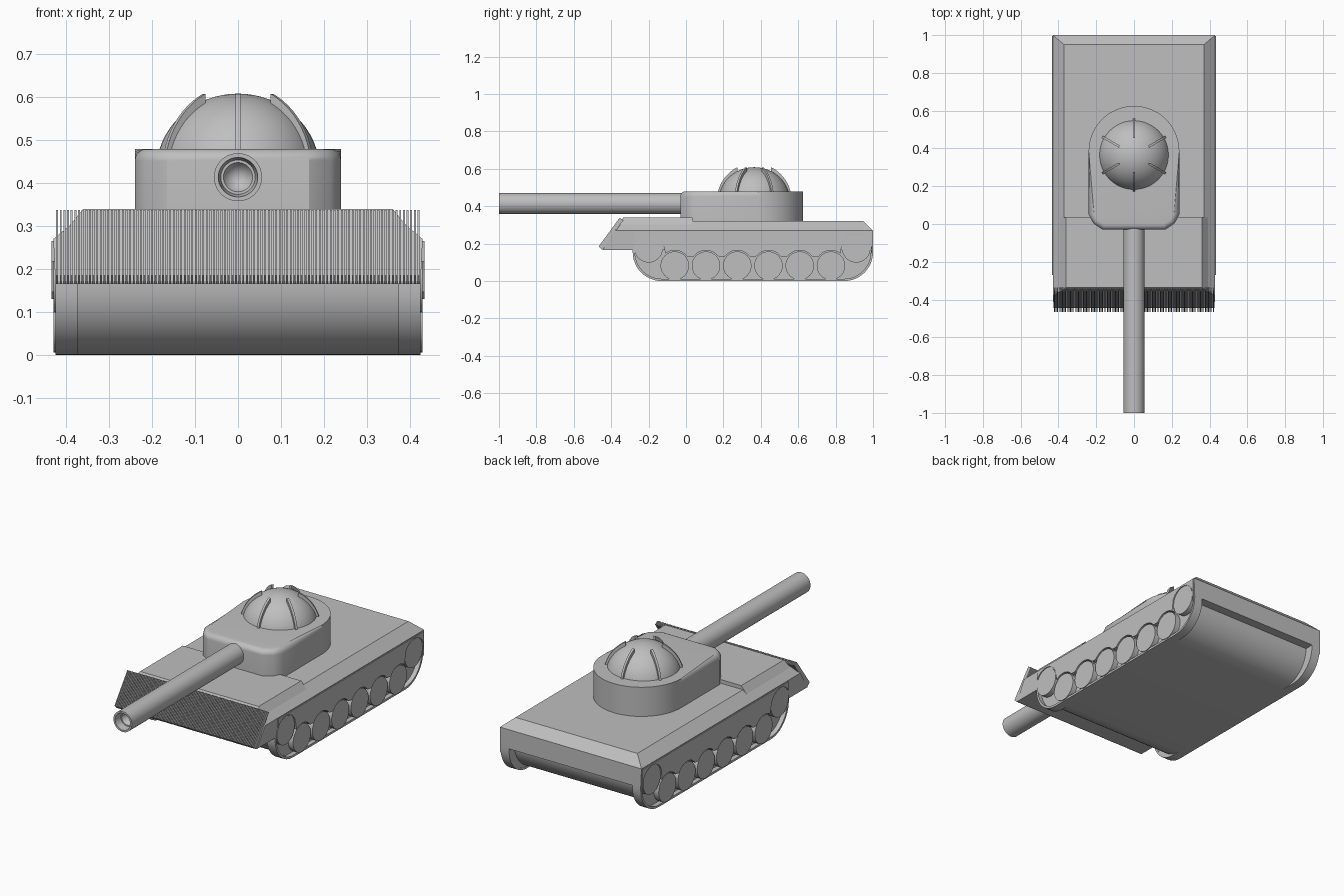
import bpy, bmesh
from math import sin, cos, pi, sqrt, radians
from mathutils import Matrix, Vector

if "Cube" in bpy.data.objects:
    bpy.data.objects.remove(bpy.data.objects["Cube"])

GREY = (0.52, 0.52, 0.52, 1)
paint = bpy.data.materials.new("plain grey")
paint.use_nodes = True
paint.diffuse_color = GREY
paint.node_tree.nodes["Principled BSDF"].inputs["Base Color"].default_value = GREY


def finish(name, bm, smooth=True):
    bmesh.ops.recalc_face_normals(bm, faces=bm.faces[:])
    mesh = bpy.data.meshes.new(name)
    bm.to_mesh(mesh)
    bm.free()
    mesh.materials.append(paint)
    ob = bpy.data.objects.new(name, mesh)
    bpy.context.collection.objects.link(ob)
    bpy.ops.object.select_all(action='DESELECT')
    ob.select_set(True)
    bpy.context.view_layer.objects.active = ob
    if smooth:
        bpy.ops.object.shade_smooth_by_angle(angle=radians(30))
    return ob


def prism(pts, axis, a, b):
    """Closed outline in the two other axes, extruded from a to b."""
    bm = bmesh.new()

    def at(p, d):
        c = list(p)
        c.insert("xyz".index(axis), d)
        return bm.verts.new(c)
    low = [at(p, a) for p in pts]
    high = [at(p, b) for p in pts]
    bm.faces.new(low)
    bm.faces.new(high)
    for i in range(len(pts)):
        j = (i + 1) % len(pts)
        bm.faces.new((low[i], low[j], high[j], high[i]))
    return bm


def slice_off(bm, point, normal):
    """Remove everything on the normal side of a plane and cap the cut."""
    geom = bm.verts[:] + bm.edges[:] + bm.faces[:]
    cut = bmesh.ops.bisect_plane(bm, geom=geom, plane_co=point, plane_no=normal,
                                 clear_outer=True)["geom_cut"]
    bmesh.ops.contextual_create(bm, geom=[e for e in cut if isinstance(e, bmesh.types.BMEdge)])


def arc(cy, cz, ry, rz, start, end, n=12):
    angles = [radians(start + (end - start) * i / n) for i in range(n + 1)]
    return [(cy + ry * cos(t), cz + rz * sin(t)) for t in angles]


def both_sides(half):
    return half + [(-x, z) for x, z in reversed(half)]


# Upper hull and raised front deck, with sloped nose and bevelled tail
nose = Vector((0, -0.175, 0.11))
hull = prism(both_sides([(0.425, 0.165), (0.43, 0.27), (0.37, 0.32)]), "y", -0.6, 1)
slice_off(hull, (0, -0.445, 0.165), nose)
slice_off(hull, (0, 0.95, 0.32), (0, 1, 1))
finish("upper_hull", hull, False)
deck = prism(both_sides([(0.395, 0.298), (0.36, 0.34)]), "y", -0.6, 0.035)
slice_off(deck, (0, -0.445, 0.165), nose)
finish("front_deck", deck, False)

# Belly between the tracks, rounded at both ends
belly = arc(-0.08, 0.17, 0.17, 0.17, 180, 270) + arc(0.77, 0.17, 0.18, 0.17, 270, 360)
finish("belly", prism(belly, "x", -0.38, 0.38))

# Row of thin slats on the nose
slat_side = [(-0.467, 0.185), (-0.447, 0.165), (-0.335, 0.325), (-0.355, 0.338)]
PITCH, COUNT = 0.0085, 100
slats = finish("nose_slats", prism(slat_side, "x", -0.4235, -0.419), False)
array = slats.modifiers.new("row", 'ARRAY')
array.count = COUNT
array.use_relative_offset = False
array.use_constant_offset = True
array.constant_offset_displace = (PITCH, 0, 0)

# Running gear, built for each side
wheels = [(-0.2, 0.175), (0.91, 0.175)]
wheels += [(-0.06 + 0.167 * i, 0.082) for i in range(6)]


def track_outline(inset):
    r = 0.155 - inset
    return ([(-0.285 + inset, 0.25)] + arc(-0.13, 0.155, r, r, 180, 270)
            + arc(0.845, 0.155, r, r, 270, 360) + [(1 - inset, 0.25)])


def skirt_bottom(y):
    heights = [0.13]
    for cy, cz in wheels:
        reach = 0.082 ** 2 - (y - cy) ** 2
        if reach > 0:
            heights.append(cz + sqrt(reach))
    return max(heights)


for side, s in (("left", 1), ("right", -1)):
    # Track belt as a thin band around a recessed core
    outer, inner = track_outline(0), track_outline(0.012)
    belt = prism(outer + inner[::-1], "x", s * 0.374, s * 0.425)
    finish(side + "_track_belt", belt)
    finish(side + "_track_core", prism(track_outline(0.008), "x", s * 0.376, s * 0.4))

    # Wheels as plain discs
    bm = bmesh.new()
    for cy, cz in wheels:
        place = Matrix.Translation((s * 0.403, cy, cz)) @ Matrix.Rotation(pi / 2, 4, 'Y')
        bmesh.ops.create_cone(bm, cap_ends=True, segments=40, radius1=0.076,
                              radius2=0.076, depth=0.054, matrix=place)
    finish(side + "_wheels", bm)

    # Skirt plate scalloped around the wheels
    steps = 150
    ys = [-0.27 + 1.265 * i / steps for i in range(steps + 1)]
    edge = [(y, skirt_bottom(y)) for y in ys]
    plate = prism(edge + [(0.995, 0.265), (-0.27, 0.265)], "x", s * 0.4, s * 0.434)
    finish(side + "_skirt", plate)

# Turret with chamfered front, round back and soft top edge
front = [(-0.24, 0.05), (-0.215, 0.003), (-0.165, -0.03)]
plan = front + [(-x, y) for x, y in reversed(front)] + arc(0, 0.385, 0.24, 0.24, 0, 180, 32)
turret = prism(plan, "z", 0.31, 0.48)
rim = [e for e in turret.edges if all(v.co.z > 0.47 for v in e.verts)]
bmesh.ops.bevel(turret, geom=rim, offset=0.028, segments=5, profile=0.5, affect='EDGES')
finish("turret", turret)

# Dome
CENTRE = Vector((0, 0.365, 0.43))
dome = bmesh.new()
bmesh.ops.create_uvsphere(dome, u_segments=48, v_segments=32, radius=0.19,
                          matrix=Matrix.Translation(CENTRE) @ Matrix.Diagonal((1, 1, 0.94, 1)))
slice_off(dome, (0, 0, 0.46), (0, 0, -1))
finish("dome", dome)

# Six ribs over the dome, level at their inner ends
rib_side = arc(0, 0, 0.2, 0.2, 10, 63, 14) + arc(0, 0, 0.165, 0.165, 57, 10, 10)
for i in range(6):
    rib = prism(rib_side, "y", -0.006, 0.006)
    turn = Matrix.Translation(CENTRE) @ Matrix.Rotation(radians(30 + 60 * i), 4, 'Z')
    bmesh.ops.transform(rib, matrix=turn, verts=rib.verts[:])
    finish("dome_rib_%d" % (i + 1), rib)

# Gun barrel, turned from a profile with a hollow muzzle
bm = bmesh.new()
profile = [(0, 0.02), (0.056, 0.02), (0.056, -1), (0.046, -1), (0.04, -0.96),
           (0.034, -0.96), (0, -0.9)]
verts = [bm.verts.new((r, y, 0)) for r, y in profile]
edges = [bm.edges.new(pair) for pair in zip(verts, verts[1:])]
bmesh.ops.spin(bm, geom=verts + edges, cent=(0, 0, 0), axis=(0, 1, 0), angle=2 * pi,
               steps=40)
bmesh.ops.remove_doubles(bm, verts=bm.verts[:], dist=0.0001)
bmesh.ops.translate(bm, verts=bm.verts[:], vec=(0, 0, 0.414))
finish("gun_barrel", bm)
